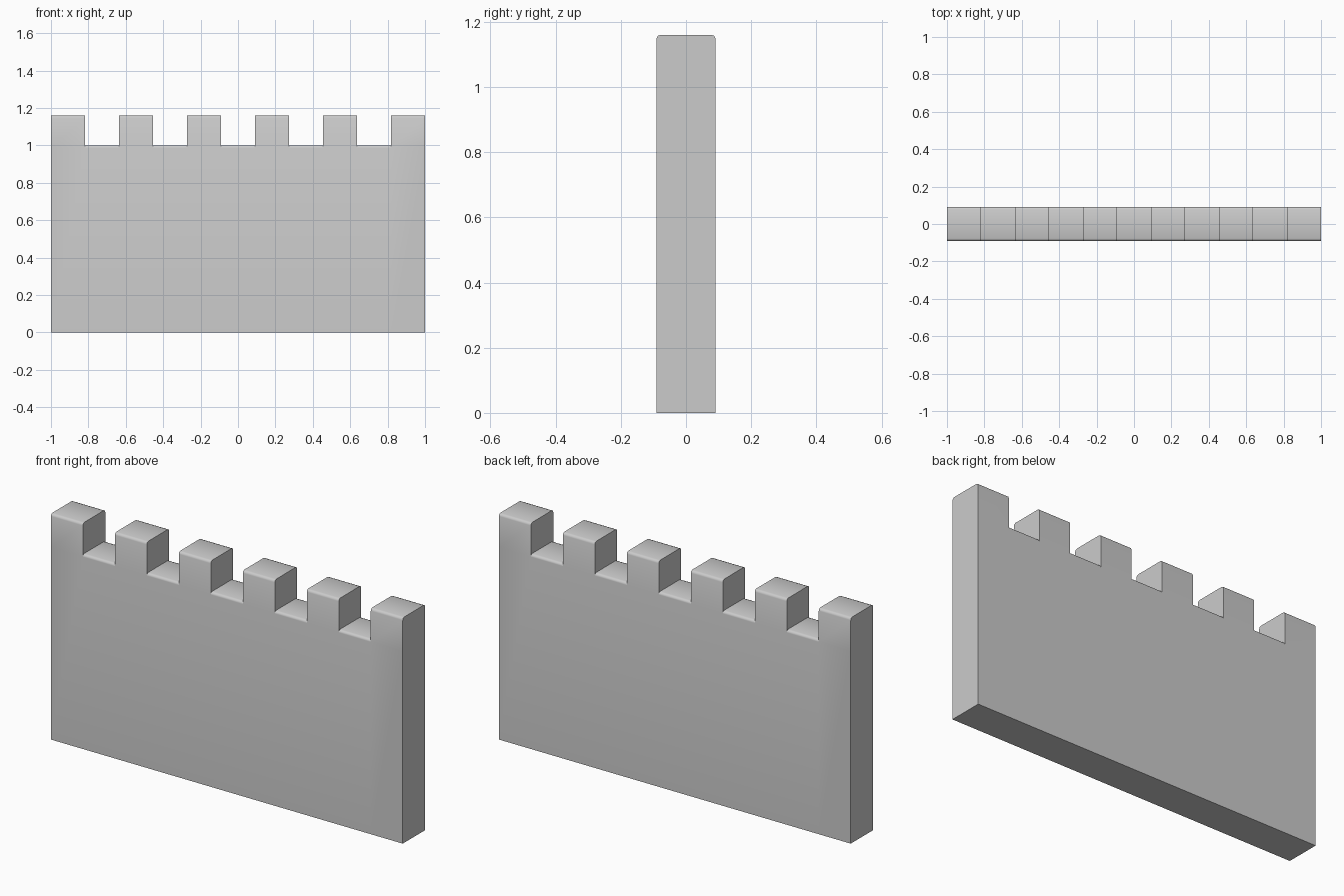
import bpy, bmesh, math

if "Cube" in bpy.data.objects:
    bpy.data.objects.remove(bpy.data.objects["Cube"])

COLS = 11                      # alternating merlons and gaps
W = 2.0 / COLS                 # width of each column
HALF = 0.091                   # half the wall thickness
LOW, HIGH = 1.0, 1.16          # gap floor and merlon top
R, SEG = 0.013, 2              # rounding of the top edges


def top_arc(z):
    """Rounded top outline (y, z) from the front face to the back face."""
    front = []
    for i in range(SEG + 1):
        a = math.pi / 2 * i / SEG
        front.append((-HALF + R - R * math.cos(a), z - R + R * math.sin(a)))
    return front + [(-y, h) for y, h in reversed(front)]


low, high = top_arc(LOW), top_arc(HIGH)
bottom = [(-HALF, 0), (HALF, 0)]
gap_ring = bottom[:1] + low + bottom[1:]
merlon_ring = bottom[:1] + low[:1] + high + low[-1:] + bottom[1:]

bm = bmesh.new()


def add_face(points):
    return bm.faces.new([bm.verts.new(p) for p in points])


def add_cap(outline, x):
    add_face([(x, y, z) for y, z in outline])


# Wall columns: each outline swept along x
for c in range(COLS):
    x0, x1 = -1 + c * W, -1 + (c + 1) * W
    ring = merlon_ring if c % 2 == 0 else gap_ring
    for (ya, za), (yb, zb) in zip(ring, ring[1:] + ring[:1]):
        add_face([(x0, ya, za), (x1, ya, za), (x1, yb, zb), (x0, yb, zb)])

# Merlon sides above the gap floors
for c in range(1, COLS):
    add_cap(high + low[::-1], -1 + c * W)

# Wall ends
for x in (-1, 1):
    add_cap(merlon_ring, x)

bmesh.ops.remove_doubles(bm, verts=bm.verts, dist=1e-5)
bmesh.ops.recalc_face_normals(bm, faces=bm.faces)
mesh = bpy.data.meshes.new("battlement_wall")
bm.to_mesh(mesh)
bm.free()

wall = bpy.data.objects.new("battlement_wall", mesh)
bpy.context.collection.objects.link(wall)
bpy.context.view_layer.objects.active = wall
wall.select_set(True)
bpy.ops.object.shade_smooth_by_angle(angle=math.radians(50))
